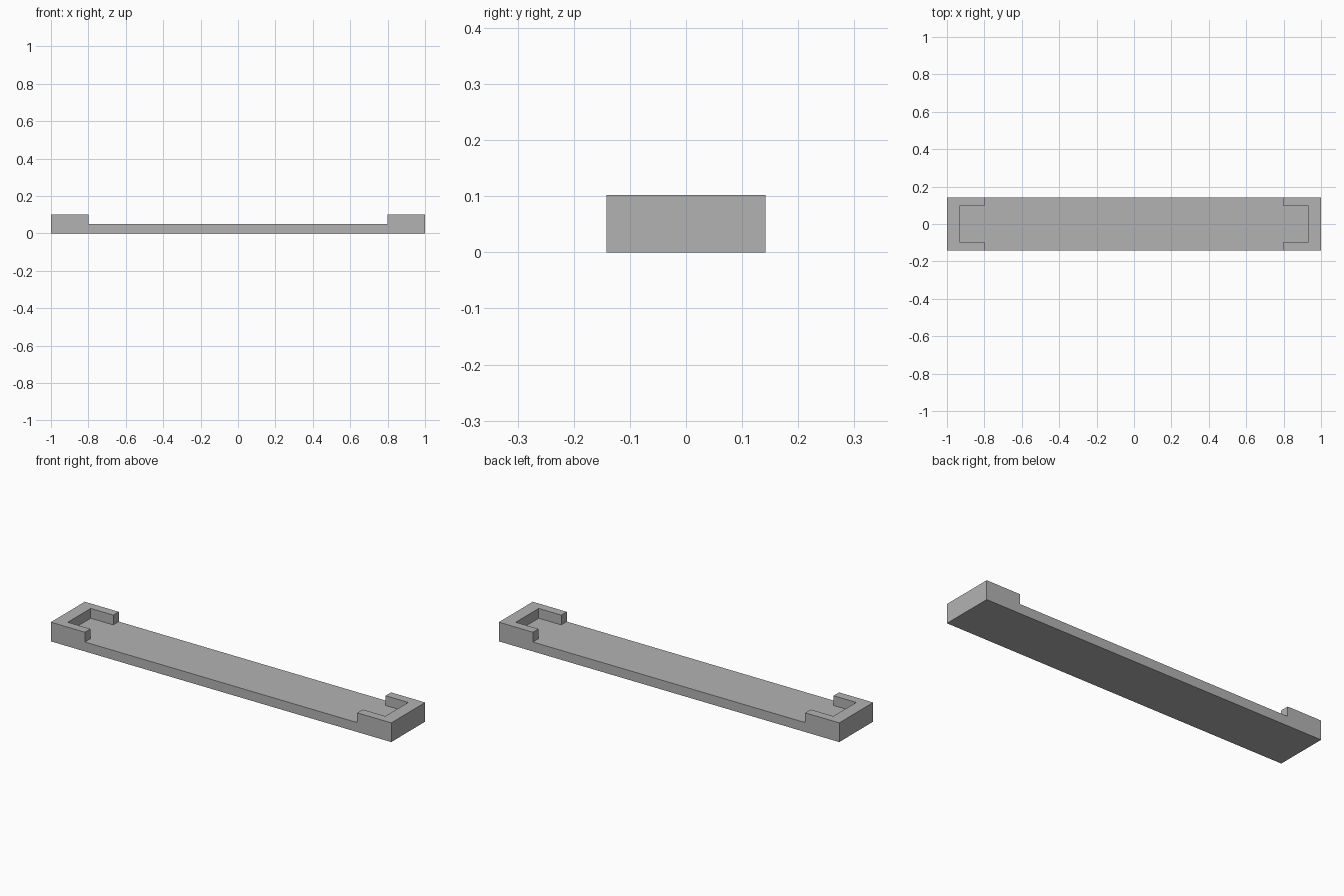
import bpy
import bmesh

default = bpy.data.objects.get("Cube")
if default:
    bpy.data.objects.remove(default, do_unlink=True)

# Overall size and rim proportions
HALF_L, HALF_W, HEIGHT = 1.0, 0.142, 0.102
FLOOR = 0.05
RIM_START = 0.8
POCKET_X, POCKET_Y = 0.933, 0.096

grey = bpy.data.materials.new("plain grey")
grey.use_nodes = True
colour = (0.45, 0.45, 0.45, 1)
grey.diffuse_color = colour
grey.node_tree.nodes["Principled BSDF"].inputs["Base Color"].default_value = colour


def prism(name, outline, z0, z1):
    """Extrude a plan outline between two heights."""
    bm = bmesh.new()
    base = bm.faces.new([bm.verts.new((x, y, z0)) for x, y in outline])
    top = bmesh.ops.extrude_face_region(bm, geom=[base])["geom"]
    bmesh.ops.translate(bm, vec=(0, 0, z1 - z0),
                        verts=[v for v in top if isinstance(v, bmesh.types.BMVert)])
    bmesh.ops.recalc_face_normals(bm, faces=bm.faces)
    mesh = bpy.data.meshes.new(name)
    bm.to_mesh(mesh)
    bm.free()
    mesh.materials.append(grey)
    obj = bpy.data.objects.new(name, mesh)
    bpy.context.collection.objects.link(obj)
    return obj


# Solid slab at full rim height
tray = prism("tray", [(-HALF_L, -HALF_W), (HALF_L, -HALF_W),
                      (HALF_L, HALF_W), (-HALF_L, HALF_W)], 0, HEIGHT)

# Cross-shaped recess: open along the middle, pocketed inside the end rims
side = HALF_W + 0.1
quarter = [(POCKET_X, POCKET_Y), (RIM_START, POCKET_Y), (RIM_START, side)]
half = quarter + [(-x, y) for x, y in reversed(quarter)]
recess = prism("recess_cutter", half + [(-x, -y) for x, y in half],
               FLOOR, HEIGHT + 0.1)
recess.hide_render = True
recess.hide_viewport = True
recess.display_type = 'WIRE'

cut = tray.modifiers.new("recess", 'BOOLEAN')
cut.operation = 'DIFFERENCE'
cut.solver = 'EXACT'
cut.object = recess
